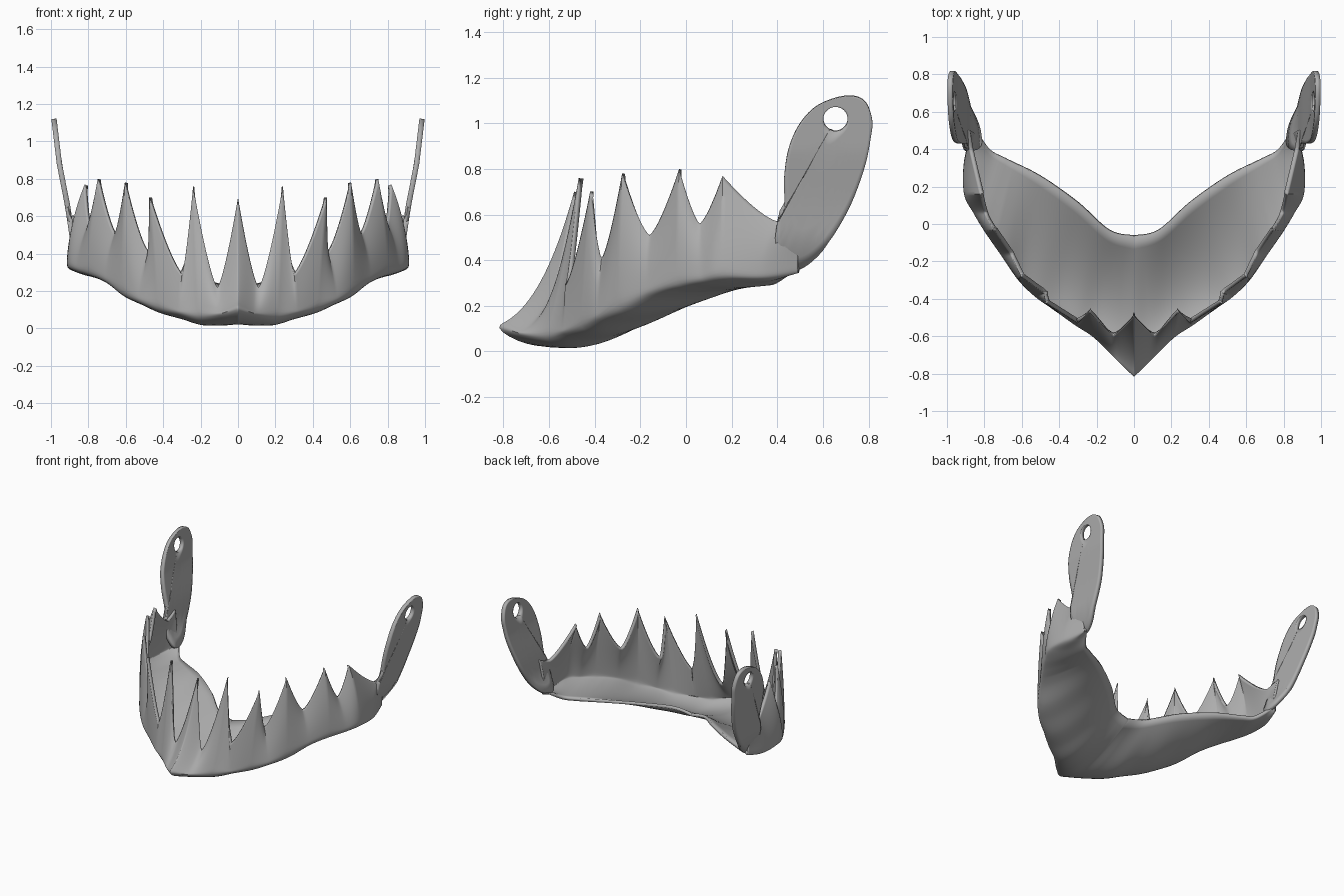
import bpy, bmesh, math
from mathutils import Vector

cube = bpy.data.objects.get("Cube")
if cube:
    bpy.data.objects.remove(cube)

grey = bpy.data.materials.new("plain grey")
grey.use_nodes = True
colour = (0.42, 0.42, 0.42, 1)
grey.diffuse_color = colour
grey.node_tree.nodes["Principled BSDF"].inputs["Base Color"].default_value = colour


def spline(points, t):
    """Smooth curve through all points; t counts in points."""
    last = len(points) - 1
    i = min(int(t), last - 1)
    f = t - i
    p = [Vector(points[min(max(j, 0), last)]) for j in range(i - 1, i + 3)]
    return p[1] + 0.5 * f * (p[2] - p[0] + f * (2 * p[0] - 5 * p[1] + 4 * p[2] - p[3]
                             + f * (3 * (p[1] - p[2]) + p[3] - p[0])))


def bezier(a, b, c, t):
    return a.lerp(b, t).lerp(b.lerp(c, t), t)


def mix(a, b, t):
    return a + (b - a) * t


def finish(name, bm, thickness, offset):
    """Make a mirrored, thickened, smooth shaded object from a sheet."""
    mesh = bpy.data.meshes.new(name)
    bm.to_mesh(mesh)
    bm.free()
    obj = bpy.data.objects.new(name, mesh)
    bpy.context.collection.objects.link(obj)
    mesh.materials.append(grey)
    mirror = obj.modifiers.new("mirror", 'MIRROR')
    mirror.merge_threshold = 0.002
    shell = obj.modifiers.new("shell", 'SOLIDIFY')
    shell.thickness = thickness
    shell.offset = offset
    bpy.ops.object.select_all(action='DESELECT')
    obj.select_set(True)
    bpy.context.view_layer.objects.active = obj
    bpy.ops.object.shade_smooth_by_angle(angle=math.radians(45))
    return obj


# Upper edge: tooth tips and the valleys between them, in turn, centre to rear
edge = [(0, -.49, .70), (.11, -.6, .22), (.24, -.47, .76), (.30, -.53, .29),
        (.475, -.42, .70), (.48, -.37, .41), (.605, -.28, .78), (.66, -.16, .51),
        (.75, -.03, .80), (.80, .06, .56), (.82, .16, .77), (.88, .40, .57),
        (.90, .50, .60)]
# Outer rim, one point for each edge point
rim = [(0, -.84, .11), (.09, -.74, .08), (.21, -.62, .06), (.32, -.54, .08),
       (.43, -.46, .10), (.53, -.39, .14), (.62, -.30, .18), (.71, -.17, .25),
       (.80, -.04, .29), (.86, .06, .31), (.91, .16, .33), (.91, .33, .33),
       (.87, .49, .36)]
# Rear edge of the floor, one point for every second edge point
back = [(0, -.06, .20), (.13, -.03, .23), (.30, .12, .27), (.50, .26, .29),
        (.68, .35, .29), (.77, .40, .30), (.84, .50, .37)]


def edge_point(t):
    """Point on the toothed edge, pointed at tips and rounded in valleys."""
    i = min(int(t), len(edge) - 2)
    f = t - i
    p = Vector(edge[i]).lerp(Vector(edge[i + 1]), f)
    to_tip = f if i % 2 else 1 - f
    low, high = sorted((edge[i][2], edge[i + 1][2]))
    p.z = mix(low, high, to_tip ** 1.35)
    return p


def column(t):
    """Section of the jaw: floor from the back to the rim, then up the wall."""
    k = t / (len(edge) - 1)
    inner, outer, top = spline(back, t / 2), spline(rim, t), edge_point(t)
    sag = outer.lerp(inner, 0.3)
    sag.z -= mix(0.25, 0.04, min(1, k * 1.6))
    bend = outer.lerp(top, mix(0.58, 0, min(1, k * 2)))
    bend.z = mix(outer.z, top.z, mix(0.08, 0.5, min(1, k * 2)))
    points = [bezier(inner, sag, outer, j / 16) for j in range(16)]
    points += [bezier(outer, bend, top, j / 22) for j in range(23)]
    # Soften the rim
    for _ in range(3):
        points = ([points[0]]
                  + [(a + 2 * b + c) / 4 for a, b, c in zip(points, points[1:], points[2:])]
                  + [points[-1]])
    return points


# Jaw: floor, wall and teeth in one sheet
STEPS = 14
bm = bmesh.new()
columns = [[bm.verts.new(p) for p in column(s / STEPS)]
           for s in range(STEPS * (len(edge) - 1) + 1)]
for left, right in zip(columns, columns[1:]):
    for j in range(len(left) - 1):
        bm.faces.new((left[j], right[j], right[j + 1], left[j + 1]))
finish("toothed_jaw", bm, 0.022, -1)

# Side tabs: an outline in y and z, with a strap hole, leaning outwards
outline = [(.40, .57), (.43, .63), (.43, .76), (.45, .89), (.50, 1.0), (.58, 1.08),
           (.70, 1.12), (.78, 1.10), (.815, 1.02), (.81, .94), (.78, .80), (.71, .62),
           (.61, .46), (.51, .37), (.42, .36), (.39, .46), (.40, .57)]
lean = [(.82, .34), (.885, .48), (.91, .65), (.955, .88), (.985, 1.13)]
hole = Vector((.655, 1.02))


def tab_x(z):
    for (x0, z0), (x1, z1) in zip(lean, lean[1:]):
        if z <= z1:
            return mix(x0, x1, (z - z0) / (z1 - z0))
    return lean[-1][0]


bm = bmesh.new()
COUNT, RINGS = 96, 10
rings = [[] for _ in range(RINGS + 1)]
for n in range(COUNT):
    p = spline(outline, n * (len(outline) - 1) / COUNT)
    start = hole + (p - hole).normalized() * 0.053
    for r, ring in enumerate(rings):
        q = start.lerp(p, r / RINGS)
        ring.append(bm.verts.new((tab_x(q.y), q.x, q.y)))
for a, b in zip(rings, rings[1:]):
    for n in range(COUNT):
        m = (n + 1) % COUNT
        bm.faces.new((a[n], b[n], b[m], a[m]))
bmesh.ops.recalc_face_normals(bm, faces=bm.faces)
finish("side_tabs", bm, 0.028, 0)
